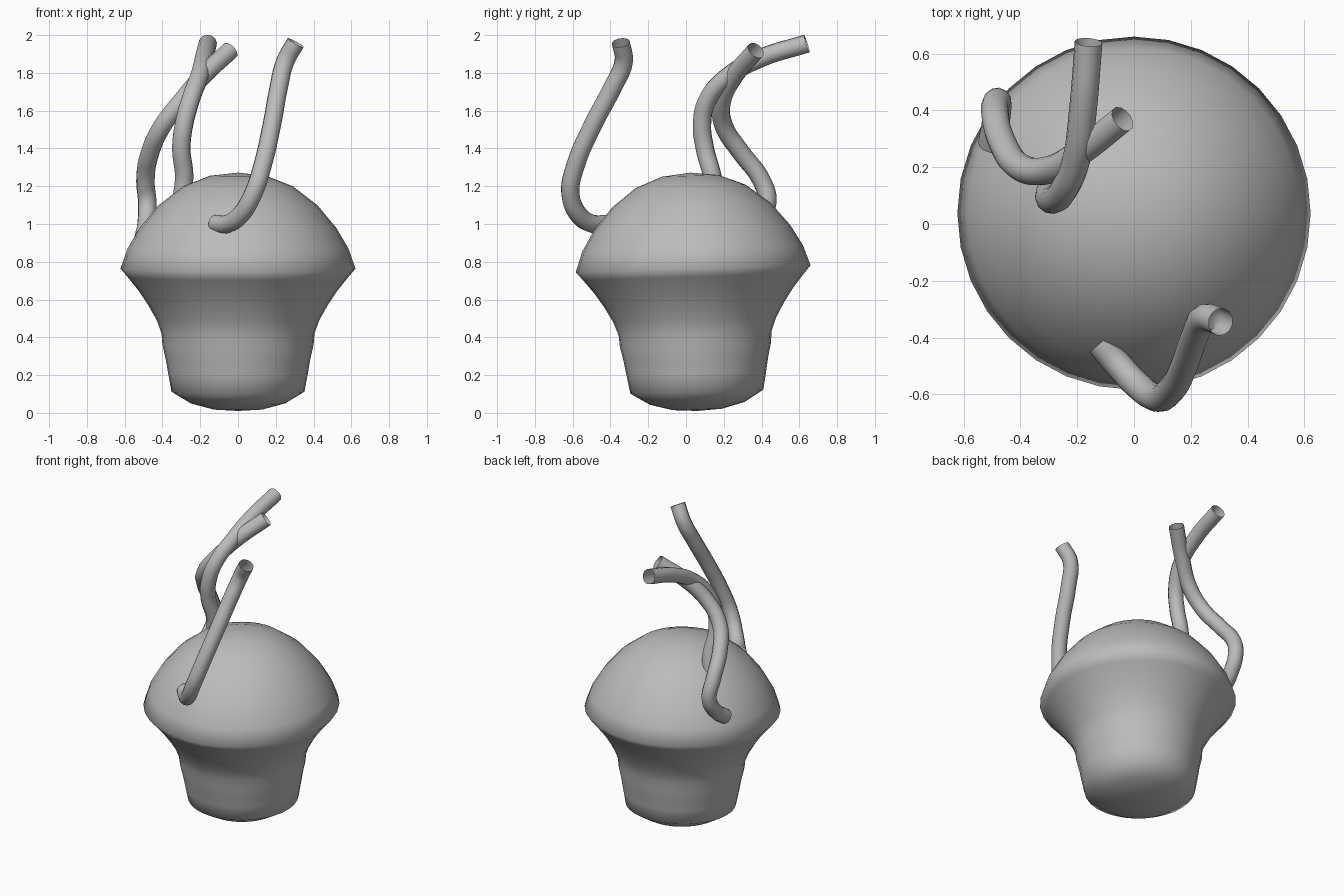
import bpy, bmesh, math
from mathutils import Matrix, Vector

if "Cube" in bpy.data.objects:
    bpy.data.objects.remove(bpy.data.objects["Cube"])

grey = bpy.data.materials.new("plain grey")
grey.diffuse_color = (0.5, 0.5, 0.5, 1)
grey.use_nodes = True
grey.node_tree.nodes["Principled BSDF"].inputs["Base Color"].default_value = grey.diffuse_color

# Bulb body: turned profile (radius, height), leaning slightly
profile = [(0, 0.01), (0.13, 0.018), (0.25, 0.05), (0.352, 0.112), (0.37, 0.21),
           (0.382, 0.28), (0.40, 0.36), (0.405, 0.42), (0.43, 0.49), (0.475, 0.57),
           (0.525, 0.645), (0.585, 0.72), (0.622, 0.763), (0.585, 0.87), (0.52, 0.98),
           (0.42, 1.10), (0.29, 1.20), (0.15, 1.255), (0, 1.272)]
bm = bmesh.new()
verts = [bm.verts.new((r, 0, z)) for r, z in profile]
edges = [bm.edges.new(pair) for pair in zip(verts, verts[1:])]
bmesh.ops.spin(bm, geom=verts + edges, cent=(0, 0, 0), axis=(0, 0, 1),
               angle=2 * math.pi, steps=32)
bmesh.ops.remove_doubles(bm, verts=bm.verts, dist=0.0005)
bmesh.ops.recalc_face_normals(bm, faces=bm.faces)
pivot = Vector((0, 0.038, 0.763))
bm.transform(Matrix.Translation(pivot) @ Matrix.Rotation(0.03, 4, 'X')
             @ Matrix.Translation((0, 0, -0.763)))
for f in bm.faces:
    f.smooth = True
mesh = bpy.data.meshes.new("bulb_body")
bm.to_mesh(mesh)
bm.free()
mesh.materials.append(grey)
body = bpy.data.objects.new("bulb_body", mesh)
bpy.context.collection.objects.link(body)


# Open-ended bent tubes along smooth paths
def tube(name, points, radius=0.049):
    curve = bpy.data.curves.new(name, 'CURVE')
    curve.dimensions = '3D'
    curve.bevel_depth = radius
    curve.bevel_resolution = 4
    curve.resolution_u = 6
    spline = curve.splines.new('BEZIER')
    spline.bezier_points.add(len(points) - 1)
    for bp, p in zip(spline.bezier_points, points):
        bp.co = p
        bp.handle_left_type = bp.handle_right_type = 'AUTO'
    curve.materials.append(grey)
    ob = bpy.data.objects.new(name, curve)
    bpy.context.collection.objects.link(ob)
    bpy.ops.object.select_all(action='DESELECT')
    ob.select_set(True)
    bpy.context.view_layer.objects.active = ob
    bpy.ops.object.convert(target='MESH')
    bpy.ops.object.shade_smooth()


tube("front_tube", [(-0.12, -0.42, 1.0), (-0.06, -0.49, 1.0), (0.01, -0.565, 1.045),
                    (0.08, -0.612, 1.16), (0.13, -0.585, 1.31), (0.18, -0.49, 1.53),
                    (0.215, -0.39, 1.72), (0.25, -0.33, 1.86), (0.305, -0.345, 1.96)])
tube("middle_tube", [(-0.30, 0.16, 1.12), (-0.285, 0.14, 1.25), (-0.30, 0.10, 1.40),
                     (-0.285, 0.085, 1.53), (-0.25, 0.115, 1.66), (-0.205, 0.22, 1.78),
                     (-0.18, 0.40, 1.88), (-0.16, 0.64, 1.955)])
tube("back_tube", [(-0.50, 0.28, 0.93), (-0.485, 0.37, 1.0), (-0.48, 0.43, 1.11),
                   (-0.49, 0.40, 1.23), (-0.465, 0.29, 1.38), (-0.40, 0.20, 1.52),
                   (-0.30, 0.19, 1.65), (-0.18, 0.26, 1.79), (-0.04, 0.37, 1.92)])
